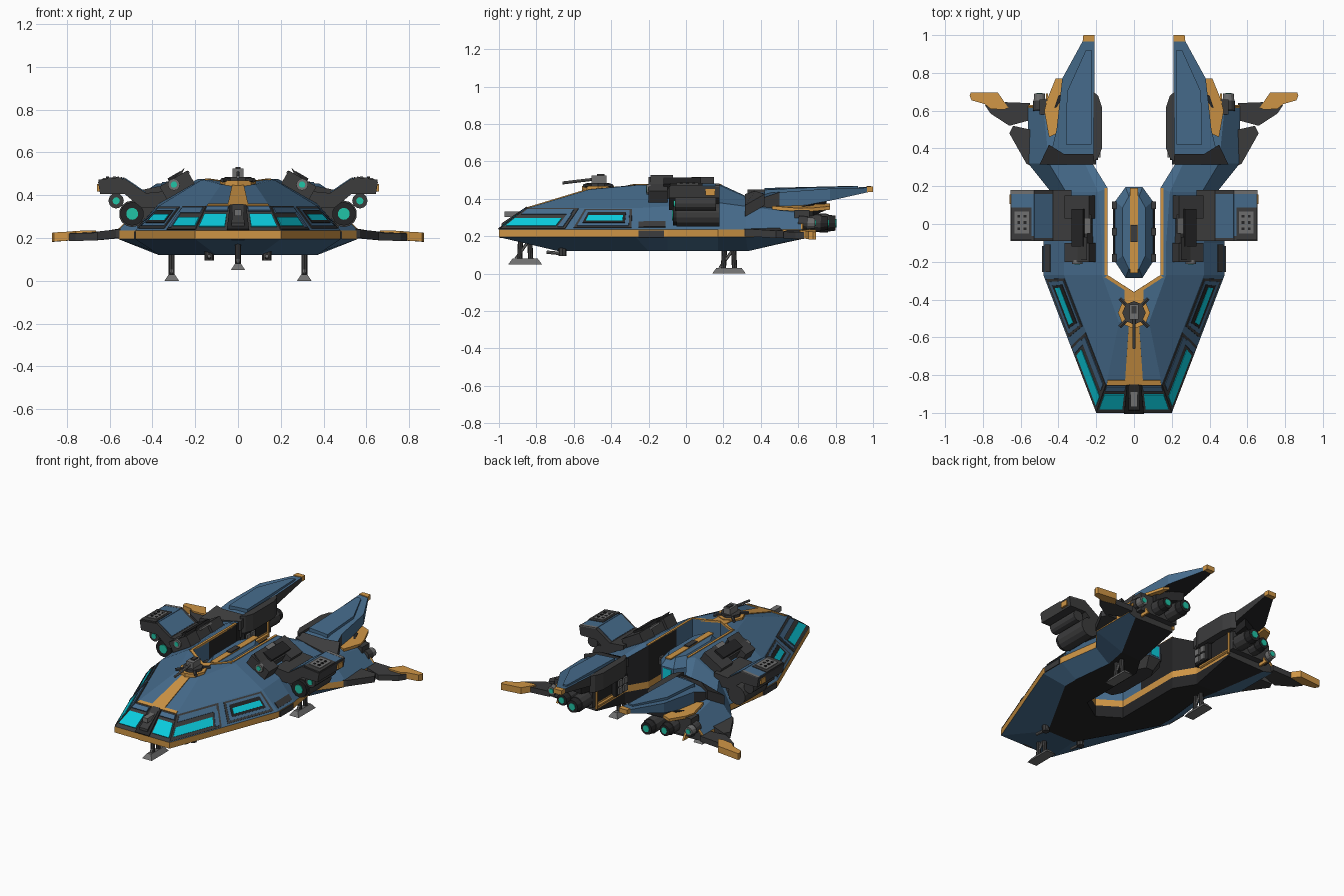
import bpy, bmesh, math
from mathutils import Vector, Matrix

if "Cube" in bpy.data.objects:
    bpy.data.objects.remove(bpy.data.objects["Cube"])

MATS = {}
for n, c in {"blue": (.062, .15, .265), "orange": (.62, .30, .06), "dark": (.045, .045, .046),
             "black": (.018, .018, .019), "grey": (.16, .16, .16), "cyan": (.003, .60, .72),
             "lamp_green": (.015, .55, .38)}.items():
    MATS[n] = bpy.data.materials.new(n)
    MATS[n].diffuse_color = (*c, 1)


def finish(name, bm, mats, mirror):
    if mirror:
        d = bmesh.ops.duplicate(bm, geom=bm.verts[:] + bm.edges[:] + bm.faces[:])
        bmesh.ops.scale(bm, vec=(-1, 1, 1), verts=[g for g in d["geom"] if isinstance(g, bmesh.types.BMVert)])
        bmesh.ops.remove_doubles(bm, verts=bm.verts, dist=1e-5)
    bmesh.ops.recalc_face_normals(bm, faces=bm.faces)
    me = bpy.data.meshes.new(name)
    bm.to_mesh(me)
    for m in mats:
        me.materials.append(MATS[m])
    ob = bpy.data.objects.new(name, me)
    bpy.context.collection.objects.link(ob)
    return ob


def loft(name, rings, mats, rule=None, mirror=False, start=True):
    """Skin closed rings; rule(ring, segment) picks the colour, -1 and -2 are the caps."""
    bm = bmesh.new()
    mats = [mats] if isinstance(mats, str) else mats
    vs = [[bm.verts.new(p) for p in r] for r in rings]
    n = len(rings[0])
    for i in range(len(vs) - 1):
        for k in range(n):
            f = bm.faces.new((vs[i][k], vs[i][(k + 1) % n], vs[i + 1][(k + 1) % n], vs[i + 1][k]))
            f.material_index = rule(i, k) if rule else 0
    if start:
        bm.faces.new(vs[0][::-1]).material_index = rule(-1, 0) if rule else 0
    bm.faces.new(vs[-1]).material_index = rule(-2, 0) if rule else 0
    return finish(name, bm, mats, mirror)


def slab(name, pts, off, mat, mirror=True):
    return loft(name, [pts, [Vector(p) + Vector(off) for p in pts]], mat, mirror=mirror)


def plate(name, quad, u0, u1, v0, v1, mat, h=.006, mirror=True):
    """Thin plate laid on part of a four-cornered face, facing up."""
    a, b, c, d = map(Vector, quad)
    q = [a.lerp(b, u).lerp(d.lerp(c, u), v) for u, v in ((u0, v0), (u1, v0), (u1, v1), (u0, v1))]
    n = (q[2] - q[0]).cross(q[3] - q[1]).normalized()
    n = -n if n.z < 0 else n
    return slab(name, [p - n * .002 for p in q], n * (h + .002), mat, mirror)


def box(name, c, s, mat, mirror=True, tilt=0):
    bm = bmesh.new()
    bmesh.ops.create_cube(bm, size=1, matrix=Matrix.Translation(c) @ Matrix.Rotation(tilt, 4, 'Y') @ Matrix.Diagonal((*s, 1)))
    return finish(name, bm, [mat], mirror)


def rod(name, p, q, r, mat, mirror=True, n=12, r2=None):
    p, q = Vector(p), Vector(q)
    bm = bmesh.new()
    m = Matrix.Translation((p + q) / 2) @ (q - p).to_track_quat('Z', 'Y').to_matrix().to_4x4()
    bmesh.ops.create_cone(bm, cap_ends=True, segments=n, radius1=r, radius2=r if r2 is None else r2,
                          depth=(q - p).length, matrix=m)
    return finish(name, bm, [mat], mirror)


# Hull: seven stations from nose to tail, half the ship, mirrored
rim = [(0, -1), (.2, -1), (.48, -.27), (.48, -.1), (.44, .17), (.56, .32), (.56, .62)]
low = [(0, -.68, .12), (.1, -.68, .12), (.37, -.2, .12), (.37, -.1, .12), (.34, .17, .12), (.37, .33, .12), (.5, .61, .185)]
belt = [(0, -.85, .35), (.147, -.85, .35), (.37, -.27, .35), (.37, -.1, .36), (.36, .17, .38), (.45, .32, .36), (.48, .62, .32)]
top = [(0, -.52, .45), (.08, -.52, .45), (.17, -.27, .472), (.17, -.1, .475), (.19, .17, .475), (.26, .32, .41), (.3, .62, .37)]
inn = [(0, -.36, .46), (.07, -.315, .465), (.14, -.27, .475), (.14, -.1, .475), (.14, .19, .475), (.22, .32, .415), (.22, .62, .37)]
secs = []
for r, l, b, t, i in zip(rim, low, belt, top, inn):
    secs.append([l, (*r, .195), (*r, .235), b, t, i, (*i[:2], .238), (*i[:2], .195), (*i[:2], l[2])])
SEG = [0, 1, 0, 0, 0, 3, 1, 3, 3]
loft("hull", secs, ["blue", "orange", "dark", "black"],
     lambda i, k: 2 if i == -2 or (i == 0 and k == 2) else 0 if k == 5 and i < 3 else SEG[k], mirror=True, start=False)
R = [(*r, .235) for r in rim]

# Windows on the sloped belt
front = (R[0], R[1], belt[1], belt[0])
side = (R[1], R[2], belt[2], belt[1])
plate("front_window", front, .32, .95, .14, .66, "cyan")
plate("front_window_brow", front, .30, .97, .78, .95, "blue", .008)
plate("side_window_frame", side, .0, .48, .03, .98, "dark", .004)
plate("side_window", side, .02, .40, .16, .5, "cyan", .008)
plate("side_window_brow", side, .03, .45, .68, .9, "blue", .009)
plate("side_window_end", side, .42, .46, .1, .68, "blue", .009)
plate("rear_window_frame", side, .54, .97, .08, .95, "dark", .004)
plate("rear_window_panel", side, .56, .95, .16, .88, "blue", .006)
plate("rear_window_recess", side, .59, .92, .28, .78, "black", .008)
plate("rear_window", side, .61, .90, .38, .62, "cyan", .010)
plate("shoulder_panel", (R[2], R[3], belt[3], belt[2]), .1, .95, .1, .35, "dark")
plate("rim_break", (R[2], R[3], (.481, -.1, .19), (.481, -.27, .19)), .1, .9, .1, .9, "dark", .006)

# Orange trim and nose column
deck = (belt[0], belt[1], top[1], top[0])
plate("nose_stripe", deck, 0, .33, 0, 1, "orange", .005)
plate("nose_cross_stripe", deck, .33, .98, 0, .07, "orange", .005)
plate("turret_stripe", (top[0], top[1], inn[1], inn[0]), 0, .7, 0, 1, "orange", .005)
for i in range(4):
    a, b = inn[i], inn[i + 1]
    off = Vector((.015, -.012 if i < 2 else 0, .004))
    slab("slot_trim", [Vector(a) + Vector((0, 0, .004)), Vector(b) + Vector((0, 0, .004)), Vector(b) + off, Vector(a) + off],
         (0, 0, -.012), "orange")
plate("nose_column_recess", front, 0, .26, 0, 1, "black", .008)
loft("nose_column", [[(-.03, -.995, .19), (.03, -.995, .19), (.03, -.85, .19), (-.03, -.85, .19)],
                     [(-.03, -.985, .27), (.03, -.985, .27), (.025, -.85, .36), (-.025, -.85, .36)]], "dark")
box("nose_column_plate", (0, -.92, .318), (.035, .1, .03), "grey", False)

# Dorsal turret
rod("turret_base", (0, -.47, .44), (0, -.47, .468), .085, "orange", False, 8)
rod("turret_ring", (0, -.47, .465), (0, -.47, .485), .062, "dark", False, 8)
box("turret_body", (0, -.465, .5), (.05, .08, .05), "grey", False)
box("turret_sight", (0, -.455, .525), (.025, .04, .015), "dark", False)
rod("turret_barrel", (0, -.45, .51), (0, -.66, .485), .008, "grey", False, 8)
for sy in (-1, 1):
    rod("turret_clamp", (.035, -.47 + sy * .035, .475), (.075, -.47 + sy * .075, .47), .01, "dark", True, 6)

# Belly guns
rod("belly_gun_mount", (.135, -.66, .095), (.135, -.66, .14), .022, "dark", True, 8)
rod("belly_gun_barrel", (.135, -.64, .105), (.135, -.745, .115), .009, "grey", True, 8)

# Central pod hanging in the slot
def pod_ring(s, z):
    h = [(.045, .195), (.1, .12), (.1, -.2), (.045, -.285)]
    return [(x * s, (y + .045) * (.5 + s / 2) - .045, z) for x, y in h + [(-x, y) for x, y in h[::-1]]]
loft("centre_pod", [pod_ring(.6, .22), pod_ring(1, .28), pod_ring(1, .37), pod_ring(.6, .425)],
     ["blue", "dark"], lambda i, k: 1 if i in (-1, 0) else 0)
slab("pod_stripe", [(-.02, -.26, .43), (.02, -.26, .43), (.02, .19, .43), (-.02, .19, .43)], (0, 0, -.008), "orange", False)
box("pod_hatch", (0, -.05, .432), (.035, .09, .012), "dark", False)
box("pod_rear_light", (0, .193, .325), (.06, .008, .07), "cyan", False)
rod("pod_rail", (.102, .12, .36), (.102, -.2, .36), .012, "black", True, 6)
for y in (.1, -.04, -.18):
    box("pod_clamp", (.104, y, .355), (.024, .04, .05), "dark")

# Shoulder launchers
t = math.radians(30)
for y, l in ((-.15, .1), (-.03, .16), (.09, .12)):
    box("launcher_section", (.285 if y != -.03 else .27, y, .448), (.15 if y != -.03 else .09, l, .07), "dark", True, t)
box("launcher_top", (.295, -.02, .487), (.07, .2, .02), "black", True, t)
box("launcher_vents", (.25, .0, .497), (.05, .1, .012), "grey", True, t)
slab("launcher_fin", [(.27, -.19, .48), (.31, -.19, .47), (.25, -.19, .528)], (0, .12, 0), "dark")
rod("launcher_lamp_ring", (.3, -.19, .45), (.3, -.212, .45), .028, "grey")
rod("launcher_lamp", (.3, -.21, .45), (.3, -.215, .45), .015, "lamp_green")

# Side nacelles on bent arms
prof = [(.655, .465), (.53, .478), (.43, .41), (.33, .42), (.33, .34), (.45, .34), (.53, .405), (.645, .405)]
slab("nacelle_arm", [(x, -.09, z) for x, z in prof], (0, .27, 0), "dark")
tq = [((.53, -.09, .478), (.655, -.09, .465), (.655, .18, .465), (.53, .18, .478)),
      ((.43, -.09, .41), (.53, -.09, .478), (.53, .18, .478), (.43, .18, .41))]
plate("nacelle_roof", tq[0], 0, .94, .1, .92, "blue", .004)
plate("nacelle_slope", tq[1], .03, 1, .06, .92, "blue", .004)
plate("nacelle_rear_lip", tq[0], 0, .97, .92, 1.0, "grey", .005)
plate("nacelle_vent_frame", tq[0], .1, .97, .02, .66, "dark", .008)
plate("nacelle_vents", tq[0], .2, .82, .15, .58, "grey", .012)
for k in range(6):
    box("vent_hole", (.577 + .033 * (k % 2), -.025 + .033 * (k // 2), .4845), (.014, .014, .006), "black")
box("nacelle_side_light", (.652, .13, .435), (.014, .05, .035), "orange")
rod("nacelle_tube", (.495, -.05, .313), (.495, .18, .313), .062, "dark", True, 14)
rod("nacelle_lamp_ring", (.495, -.05, .313), (.495, -.07, .313), .055, "black", True, 14)
rod("nacelle_lamp", (.495, -.069, .313), (.495, -.075, .313), .028, "lamp_green", True, 14)
rod("nacelle_small_tube", (.57, -.06, .374), (.57, .16, .374), .036, "dark")
rod("nacelle_small_lamp", (.57, -.06, .374), (.57, -.066, .374), .017, "lamp_green")
box("nacelle_mount", (.41, .05, .33), (.14, .2, .08), "dark")

# Tail fins
plan = [(.21, .98), (.265, .98), (.38, .77), (.41, .5), (.45, .33), (.21, .33)]
zt, zb = [.465, .46, .455, .435, .38, .43], [.44, .437, .39, .34, .31, .31]
loft("tail_fin", [[(*p, z) for p, z in zip(plan, zb)], [(*p, z) for p, z in zip(plan, zt)]],
     ["blue", "black", "dark"], lambda i, k: 1 if i == -1 else 2 if i == 0 and k in (3, 4, 5) else 0, mirror=True)
slab("fin_tip", [(.208, .965, .468), (.272, .965, .465), (.268, 1, .467), (.21, 1, .467)], (0, 0, -.03), "orange")
slab("fin_front_cover", [(.2, .315, .425), (.5, .315, .365), (.45, .42, .425), (.37, .37, .442), (.2, .37, .445)], (0, 0, -.06), "dark")
slab("fin_panel", [(.225, .42, .458), (.36, .42, .448), (.355, .7, .462), (.255, .92, .468), (.225, .92, .47)], (0, 0, -.03), "blue")
slab("fin_edge_stripe", [(.405, .48, .362), (.45, .46, .362), (.475, .6, .35), (.46, .66, .35), (.415, .77, .36), (.37, .77, .375)],
     (0, 0, -.018), "orange")
slab("fin_inner_block", [(.215, .33, .45), (.19, .35, .45), (.17, .4, .45), (.17, .62, .45), (.19, .68, .45), (.215, .7, .45)],
     (0, 0, -.11), "dark")
slab("fin_support", [(.24, .5, .36), (.46, .5, .34), (.4, .68, .37), (.24, .75, .40)], (0, 0, -.06), "black")

# Slot side equipment and rear inner trim
box("inner_wall_locker", (.205, .40, .28), (.03, .12, .11), "black")
for z in (.255, .305):
    for y in (.37, .42):
        box("inner_wall_box", (.188, y, z), (.02, .035, .04), "grey")
rod("inner_rear_trim", (.216, .36, .22), (.216, .62, .22), .011, "orange", True, 6)
rod("inner_rear_post", (.218, .622, .2), (.218, .622, .37), .009, "orange", True, 6)
slab("rear_bracket", [(.455, .6, .345), (.455, .65, .345), (.455, .65, .26), (.455, .69, .2), (.455, .62, .2)], (.012, 0, 0), "orange")
rod("rear_edge_trim", (.48, .622, .315), (.555, .622, .235), .008, "orange", True, 6)

# Rear thrusters
box("thruster_housing", (.36, .62, .28), (.28, .08, .12), "dark")
for x, y, r in ((.27, .8, .05), (.375, .76, .045), (.5, .69, .035)):
    rod("thruster_body", (x, .6, .275), (x, y - .04, .27), r, "dark")
    rod("thruster_nozzle", (x, y - .06, .27), (x, y, .27), r * .95, "grey" if x > .4 else "black", r2=r * .8)
    rod("thruster_glow", (x, y, .27), (x, y + .004, .27), r * .45, "lamp_green")

# Winglets
slab("winglet_arm", [(.55, .64, .235), (.55, .55, .235), (.66, .52, .225), (.76, .585, .222), (.79, .63, .222), (.68, .645, .23)],
     (0, 0, -.036), "dark")
slab("winglet_tip", [(.665, .615, .236), (.69, .605, .236), (.76, .61, .233), (.79, .635, .23), (.86, .655, .226), (.87, .68, .224),
                     (.865, .695, .224), (.72, .695, .235)], (0, 0, -.042), "orange")
slab("winglet_fore", [(.55, .31, .24), (.57, .32, .24), (.66, .48, .23), (.64, .52, .23), (.55, .5, .245)], (0, 0, -.04), "dark")

# Landing gear
def gear(name, x, y, z, mirror, hull):
    s = .09
    loft(name + "_foot", [[(x + a * .034, y + b * s, z) for a, b in ((-1, -1), (1, -1), (1, 1), (-1, 1))],
                          [(x + a * .014, y + b * s * .75, z + .03) for a, b in ((-1, -1), (1, -1), (1, 1), (-1, 1))]],
         "grey", mirror=mirror)
    for dy in (-.03, .03):
        rod(name + "_strut", (x, y + dy, z + .02), (x, y + dy * .8, hull), .014, "dark", mirror, 8)
    rod(name + "_brace", (x, y - .05, z + .03), (x, y + .03, hull), .008, "grey", mirror, 6)
gear("front_gear", 0, -.86, .05, False, .19)
gear("rear_gear", .31, .23, 0, True, .14)

for m in bpy.data.materials:
    if m.users and not m.is_grease_pencil:
        m.use_nodes = True
        m.node_tree.nodes["Principled BSDF"].inputs["Base Color"].default_value = m.diffuse_color
